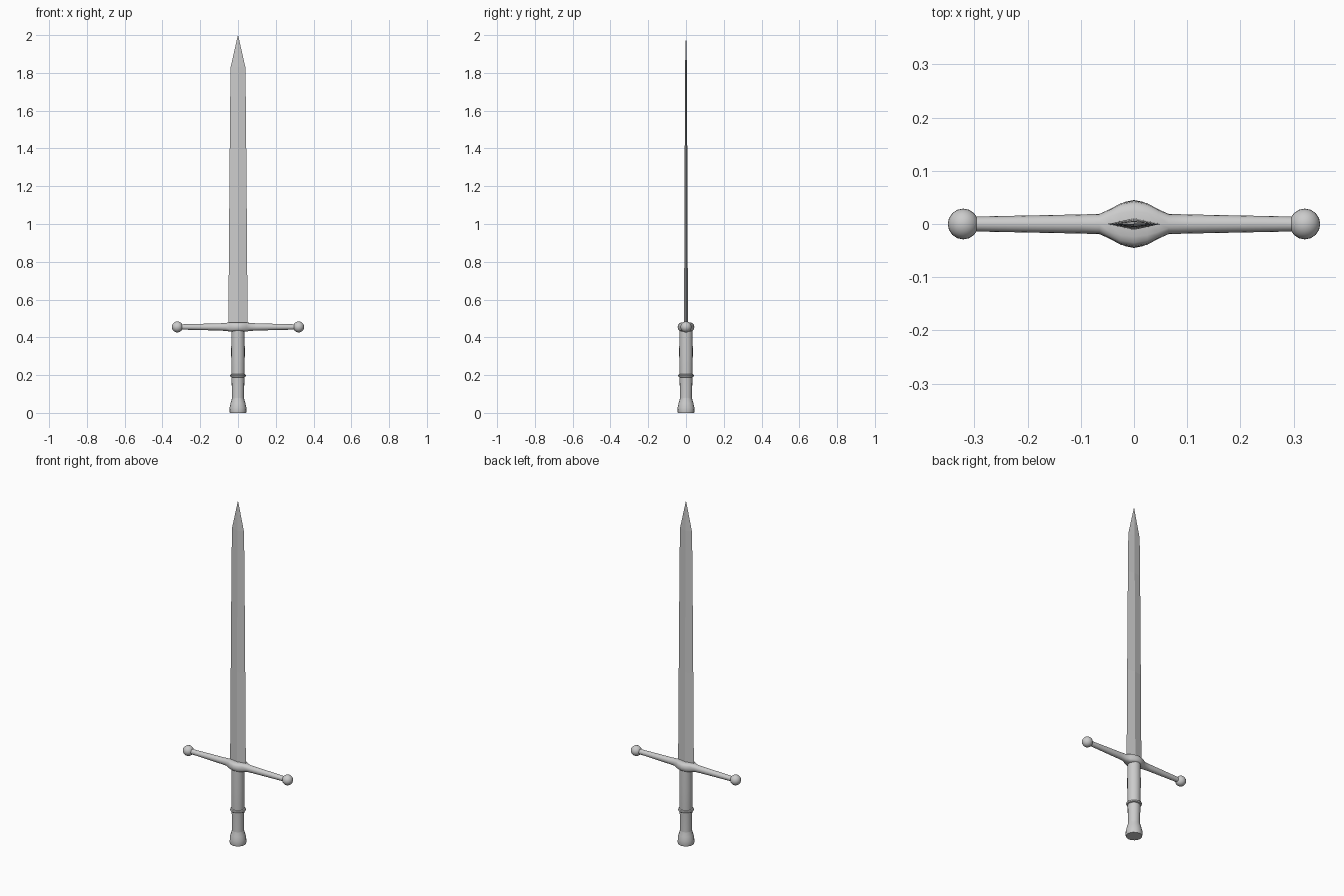
import bpy, bmesh, math

if "Cube" in bpy.data.objects:
    bpy.data.objects.remove(bpy.data.objects["Cube"])


def loft(name, rings, smooth=None):
    """Skin a list of equal-length point rings and cap both ends."""
    bm = bmesh.new()
    loops = [[bm.verts.new(p) for p in ring] for ring in rings]
    n = len(loops[0])
    for a, b in zip(loops, loops[1:]):
        for i in range(n):
            j = (i + 1) % n
            bm.faces.new((a[i], a[j], b[j], b[i]))
    bm.faces.new(loops[0])
    bm.faces.new(loops[-1])
    bmesh.ops.remove_doubles(bm, verts=bm.verts, dist=1e-5)
    bmesh.ops.recalc_face_normals(bm, faces=bm.faces)
    mesh = bpy.data.meshes.new(name)
    bm.to_mesh(mesh)
    bm.free()
    ob = bpy.data.objects.new(name, mesh)
    bpy.context.collection.objects.link(ob)
    if smooth:
        shade(ob, smooth)
    return ob


def shade(ob, degrees):
    bpy.ops.object.select_all(action='DESELECT')
    ob.select_set(True)
    bpy.context.view_layer.objects.active = ob
    bpy.ops.object.shade_smooth_by_angle(angle=math.radians(degrees))


def ellipse(a, b, n=16):
    return [(a * math.cos(2 * math.pi * i / n), b * math.sin(2 * math.pi * i / n))
            for i in range(n)]


def turned(name, profile):
    """Round part about z from (radius, height) pairs."""
    return loft(name, [[(x, y, z) for x, y in ellipse(r, r)] for r, z in profile], 35)


# Blade: flat diamond section with a faceted point
blade = [(0.45, 0.051, 0.011), (1.0, 0.047, 0.008), (1.6, 0.042, 0.006),
         (1.83, 0.039, 0.005), (1.998, 0.001, 0.0006)]
loft("blade", [[(w, 0, z), (0, t, z), (-w, 0, z), (0, -t, z)] for z, w, t in blade])

# Crossguard: round arms swelling into a flattened centre block
GUARD_Z = 0.455
half = [(0.0, 0.044, 0.025), (0.025, 0.039, 0.025), (0.045, 0.028, 0.024),
        (0.065, 0.019, 0.021), (0.10, 0.018, 0.019), (0.30, 0.014, 0.014)]
stations = [(-x, a, b) for x, a, b in reversed(half[1:])] + half
rings = []
for x, a, b in stations:
    # The section goes from round on the arms to squarer at the centre
    p = 0.65 if abs(x) < 0.05 else 1.0
    rings.append([(x, a * math.copysign(abs(c) ** p, c), GUARD_Z + b * math.copysign(abs(s) ** p, s))
                  for c, s in ellipse(1, 1)])
loft("crossguard", rings, 35)

# Ball ends of the crossguard
for side, sx in (("left", -1), ("right", 1)):
    bpy.ops.mesh.primitive_uv_sphere_add(segments=16, ring_count=12, radius=0.029,
                                         location=(sx * 0.321, 0, GUARD_Z))
    ball = bpy.context.object
    ball.name = "guard_ball_" + side
    shade(ball, 40)

# Grip, narrowing slightly below the collar, with flared pommel
turned("grip", [(0.033, 0.06), (0.032, 0.09), (0.034, 0.19), (0.035, 0.22),
                (0.036, 0.32), (0.035, 0.45)])
turned("grip_collar", [(0.034, 0.188), (0.040, 0.191), (0.042, 0.197),
                       (0.040, 0.203), (0.034, 0.206)])
turned("pommel", [(0.043, 0.0), (0.045, 0.01), (0.044, 0.03), (0.039, 0.052),
                  (0.034, 0.068), (0.032, 0.08)])
